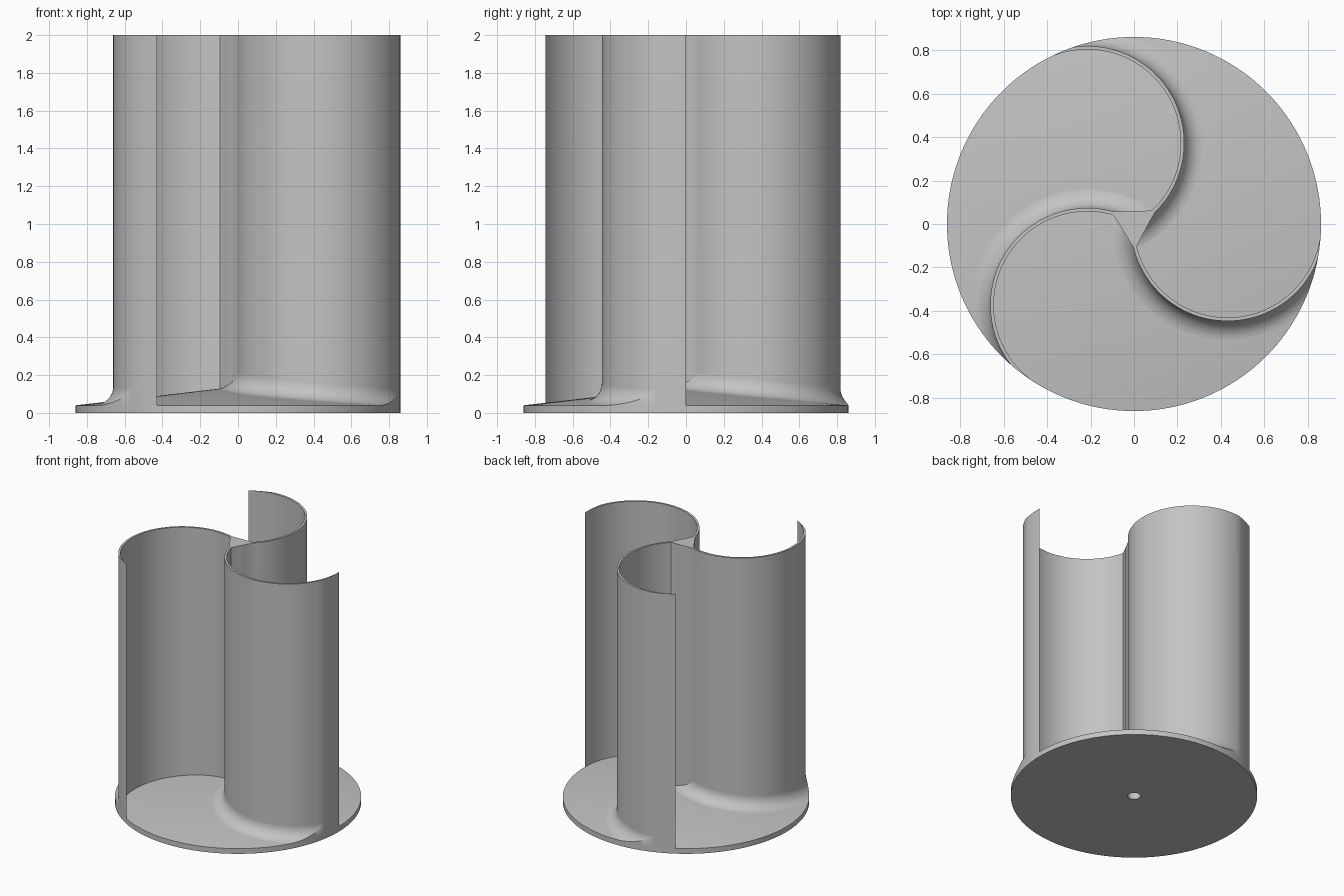
import bpy
import bmesh
from math import radians, sin, cos, sqrt, hypot, pi
from mathutils import Vector, Matrix

RIM, RIM_Z, PEAK_Z, TOP = 0.86, 0.04, 0.14, 2.0
INNER, OUTER, HUB, FILLET = 0.43, 0.446, 0.06, 0.085

cube = bpy.data.objects.get("Cube")
if cube:
    bpy.data.objects.remove(cube, do_unlink=True)

grey = bpy.data.materials.new("plain grey")
grey.use_nodes = True
grey.diffuse_color = (0.55, 0.55, 0.55, 1)
grey.node_tree.nodes["Principled BSDF"].inputs["Base Color"].default_value = grey.diffuse_color


def floor_z(x, y):
    return PEAK_Z + (RIM_Z - PEAK_Z) * min(hypot(x, y) / RIM, 1)


def finish(bm, name):
    bmesh.ops.remove_doubles(bm, verts=bm.verts, dist=0.0001)
    bmesh.ops.recalc_face_normals(bm, faces=bm.faces)
    mesh = bpy.data.meshes.new(name)
    bm.to_mesh(mesh)
    bm.free()
    mesh.materials.append(grey)
    ob = bpy.data.objects.new(name, mesh)
    bpy.context.collection.objects.link(ob)
    bpy.ops.object.select_all(action="DESELECT")
    ob.select_set(True)
    bpy.context.view_layer.objects.active = ob
    bpy.ops.object.shade_smooth_by_angle(angle=radians(30))
    return ob


def arc_point(radius, degrees):
    # Angle runs from the hub (0) to the rim (180), cut off at the rim
    a = radians(180 + degrees)
    p = Vector((INNER + radius * cos(a), radius * sin(a)))
    return p * min(1, RIM / p.length)


# Base: shallow cone with a blind shaft hole underneath
bm = bmesh.new()
profile = [(0, 0.08), (0.045, 0.05), (0.045, 0), (RIM, 0), (RIM, RIM_Z), (0, PEAK_Z)]
verts = [bm.verts.new((r, 0, z)) for r, z in profile]
edges = [bm.edges.new(pair) for pair in zip(verts, verts[1:])]
bmesh.ops.spin(bm, geom=verts + edges, axis=(0, 0, 1), cent=(0, 0, 0),
               angle=2 * pi, steps=180, use_merge=False)
finish(bm, "base_disc")

# Three curved blades joined at a hub, as one upright profile
outline = []
steps = [14 + (180 - 14) * i / 56 for i in range(57)]
for k in range(3):
    turn = Matrix.Rotation(radians(-120 * k), 2)
    part = [arc_point(INNER, d) for d in steps]
    part += [arc_point(OUTER, d) for d in reversed(steps[:-1])]
    part += [Vector((cos(radians(a)), sin(radians(a)))) * HUB for a in (225, 210, 195)]
    outline += [turn @ p for p in part]
bm = bmesh.new()
low = [bm.verts.new((p.x, p.y, floor_z(p.x, p.y) - 0.012)) for p in outline]
high = [bm.verts.new((p.x, p.y, TOP)) for p in outline]
for i in range(len(outline)):
    j = (i + 1) % len(outline)
    bm.faces.new((low[i], low[j], high[j], high[i]))
bm.faces.new(high)
bm.faces.new(low[::-1])
finish(bm, "blades")


# Hollow fillet along the foot of the rounded side of each blade
def fillet_section(degrees):
    a = radians(180 + degrees)
    out = Vector((cos(a), sin(a)))
    # Reach of the section before it meets the rim
    b = INNER * out.x
    reach = max(0, -b + sqrt(b * b + RIM * RIM - INNER * INNER) - OUTER)
    limit = min(FILLET, reach)
    points = []
    for i in range(11):
        d = limit * (1 - cos(pi / 2 * i / 10))
        p = Vector((INNER, 0)) + out * (OUTER + d)
        p *= min(1, RIM / p.length)
        rise = FILLET - sqrt(max(0, FILLET ** 2 - (FILLET - d) ** 2))
        points.append(Vector((p.x, p.y, floor_z(p.x, p.y) + rise)))
    end = points[-1]
    points.append(Vector((end.x, end.y, floor_z(end.x, end.y) - 0.003)))
    return points


for k in range(3):
    turn = Matrix.Rotation(radians(-120 * k), 3, "Z")
    bm = bmesh.new()
    rows = []
    for i in range(65):
        section = fillet_section(-5 + 172 * i / 64)
        rows.append([bm.verts.new(turn @ p) for p in section])
    for r0, r1 in zip(rows, rows[1:]):
        for j in range(len(r0) - 1):
            bm.faces.new((r0[j], r0[j + 1], r1[j + 1], r1[j]))
    ob = finish(bm, f"blade_fillet_{k + 1}")
    # Keep the open strip facing up
    up = sum(p.normal.z * p.area for p in ob.data.polygons)
    if up < 0:
        ob.data.flip_normals()
